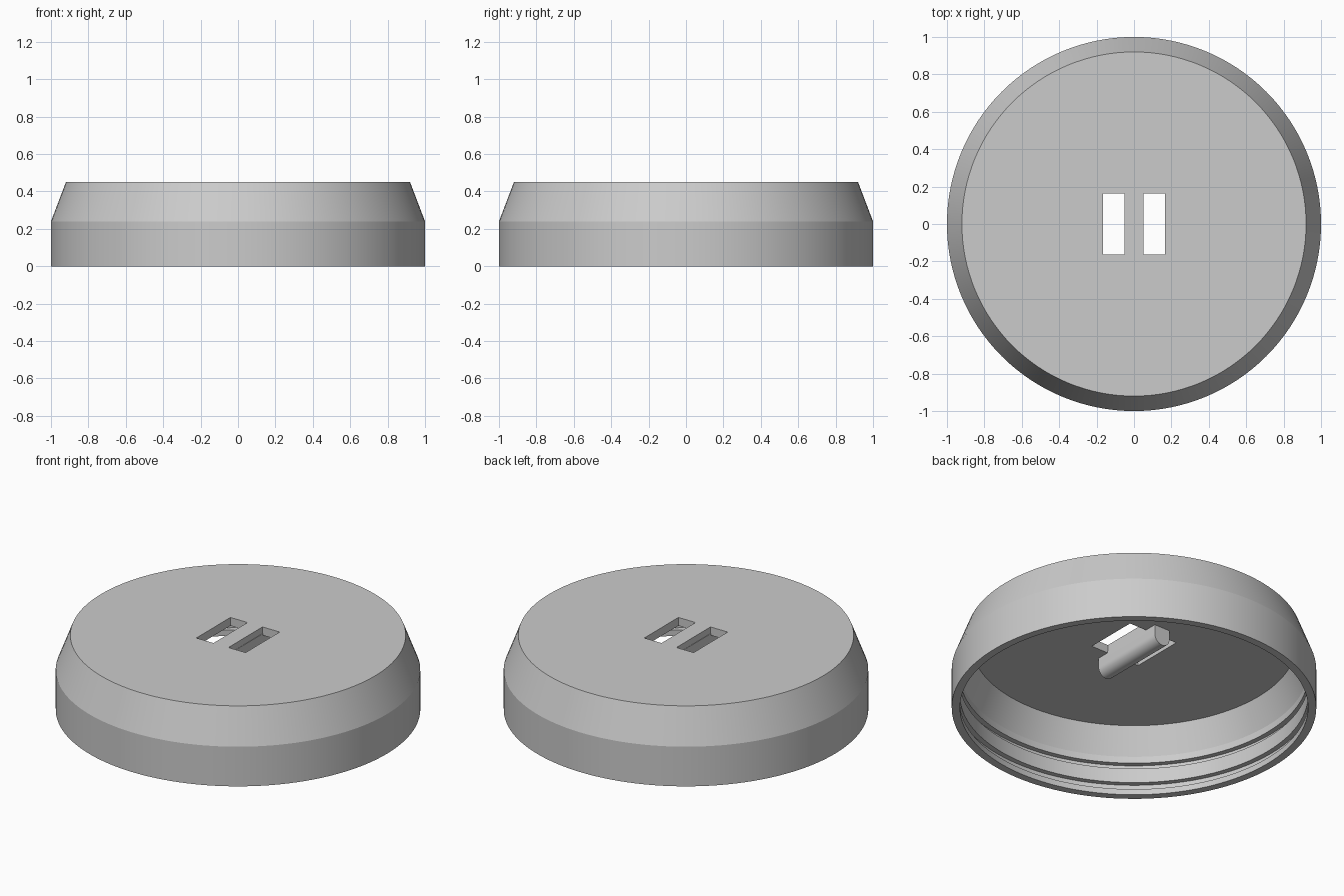
import bpy, bmesh, math

if "Cube" in bpy.data.objects:
    bpy.data.objects.remove(bpy.data.objects["Cube"], do_unlink=True)

SEGMENTS = 128
TOP, CEILING = 0.45, 0.40

grey = bpy.data.materials.new("plain_grey")
grey.use_nodes = True
grey.diffuse_color = (0.6, 0.6, 0.6, 1)
grey.node_tree.nodes["Principled BSDF"].inputs["Base Color"].default_value = (0.6, 0.6, 0.6, 1)


def make_object(name, bm):
    bmesh.ops.recalc_face_normals(bm, faces=bm.faces)
    mesh = bpy.data.meshes.new(name)
    bm.to_mesh(mesh)
    bm.free()
    obj = bpy.data.objects.new(name, mesh)
    bpy.context.collection.objects.link(obj)
    mesh.materials.append(grey)
    return obj


def skin(name, loops):
    """Join successive closed loops of points and cap both ends."""
    bm = bmesh.new()
    rings = [[bm.verts.new(p) for p in loop] for loop in loops]
    for a, b in zip(rings, rings[1:]):
        n = len(a)
        for i in range(n):
            j = (i + 1) % n
            bm.faces.new((a[i], a[j], b[j], b[i]))
    bm.faces.new(rings[0])
    bm.faces.new(rings[-1])
    return make_object(name, bm)


def circle(r, z):
    angles = [2 * math.pi * i / SEGMENTS for i in range(SEGMENTS)]
    return [(r * math.cos(a), r * math.sin(a), z) for a in angles]


def smooth(obj):
    bpy.ops.object.select_all(action="DESELECT")
    obj.select_set(True)
    bpy.context.view_layer.objects.active = obj
    bpy.ops.object.shade_smooth_by_angle(angle=math.radians(15))


# Hollow lid: outer wall, rim, two inner grooves, sloping inside, ceiling
profile = [(0.92, TOP), (1.0, 0.24), (1.0, 0.0), (0.955, 0.0)]
for low, high in ((0.035, 0.077), (0.165, 0.20)):
    profile += [(0.955, low), (0.985, low), (0.985, high), (0.955, high)]
profile += [(0.955, 0.24), (0.89, CEILING)]
lid = skin("lid", [circle(r, z) for r, z in profile])

# Two slots cut through the top
for side in (-1, 1):
    bm = bmesh.new()
    bmesh.ops.create_cube(bm, size=1)
    bmesh.ops.scale(bm, vec=(0.115, 0.326, 0.2), verts=bm.verts)
    bmesh.ops.translate(bm, vec=(side * 0.1075, 0, 0.425), verts=bm.verts)
    cutter = make_object("slot_cutter", bm)
    cut = lid.modifiers.new("slot", "BOOLEAN")
    cut.object = cutter
    cut.operation = "DIFFERENCE"
    cut.solver = "EXACT"
    bpy.context.view_layer.objects.active = lid
    bpy.ops.object.modifier_apply(modifier=cut.name)
    bpy.data.objects.remove(cutter, do_unlink=True)
smooth(lid)

# Round-bottomed bar under the ceiling, between the slots
radius, depth, half_length = 0.052, 0.11, 0.24
section = [(radius, CEILING + 0.01)]
for i in range(17):
    a = math.pi * i / 16
    section.append((radius * math.cos(a), CEILING - depth + radius - radius * math.sin(a)))
section.append((-radius, CEILING + 0.01))
bar = skin("strap_bar", [[(x, y, z) for x, z in section] for y in (-half_length, half_length)])
smooth(bar)
